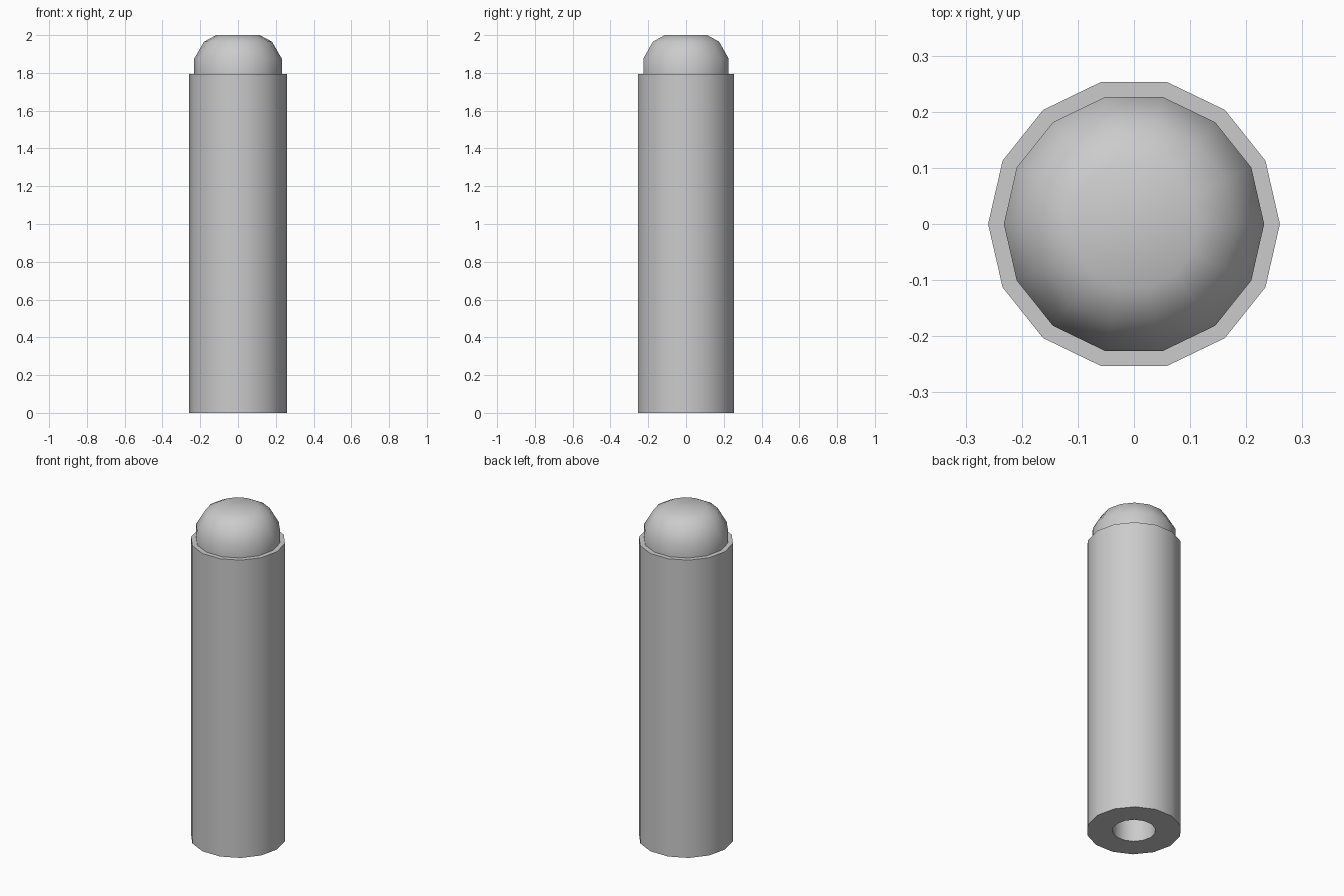
import bpy, bmesh, math

if "Cube" in bpy.data.objects:
    bpy.data.objects.remove(bpy.data.objects["Cube"])

SIDES = 14


def lathe(name, profile):
    """Revolve (radius, z) points around z; both ends are closed by flat caps."""
    bm = bmesh.new()
    rings = []
    for r, z in profile:
        rings.append([bm.verts.new((r * math.cos(2 * math.pi * i / SIDES),
                                    r * math.sin(2 * math.pi * i / SIDES), z))
                      for i in range(SIDES)])
    for a, b in zip(rings, rings[1:]):
        for i in range(SIDES):
            j = (i + 1) % SIDES
            bm.faces.new((a[i], a[j], b[j], b[i]))
    bm.faces.new(rings[0][::-1])
    bm.faces.new(rings[-1])
    bmesh.ops.recalc_face_normals(bm, faces=bm.faces)
    mesh = bpy.data.meshes.new(name)
    bm.to_mesh(mesh)
    bm.free()
    obj = bpy.data.objects.new(name, mesh)
    bpy.context.collection.objects.link(obj)
    bpy.ops.object.select_all(action='DESELECT')
    obj.select_set(True)
    bpy.context.view_layer.objects.active = obj
    bpy.ops.object.shade_smooth_by_angle(angle=math.radians(45))
    return obj


# Main shaft with a socket in its underside
lathe("shaft", [(0.118, 0.4), (0.118, 0.0), (0.26, 0.0), (0.26, 1.795)])

# Rounded cap on top
lathe("rounded_cap", [(0.232, 1.79), (0.232, 1.875), (0.18, 1.965), (0.115, 2.0)])
